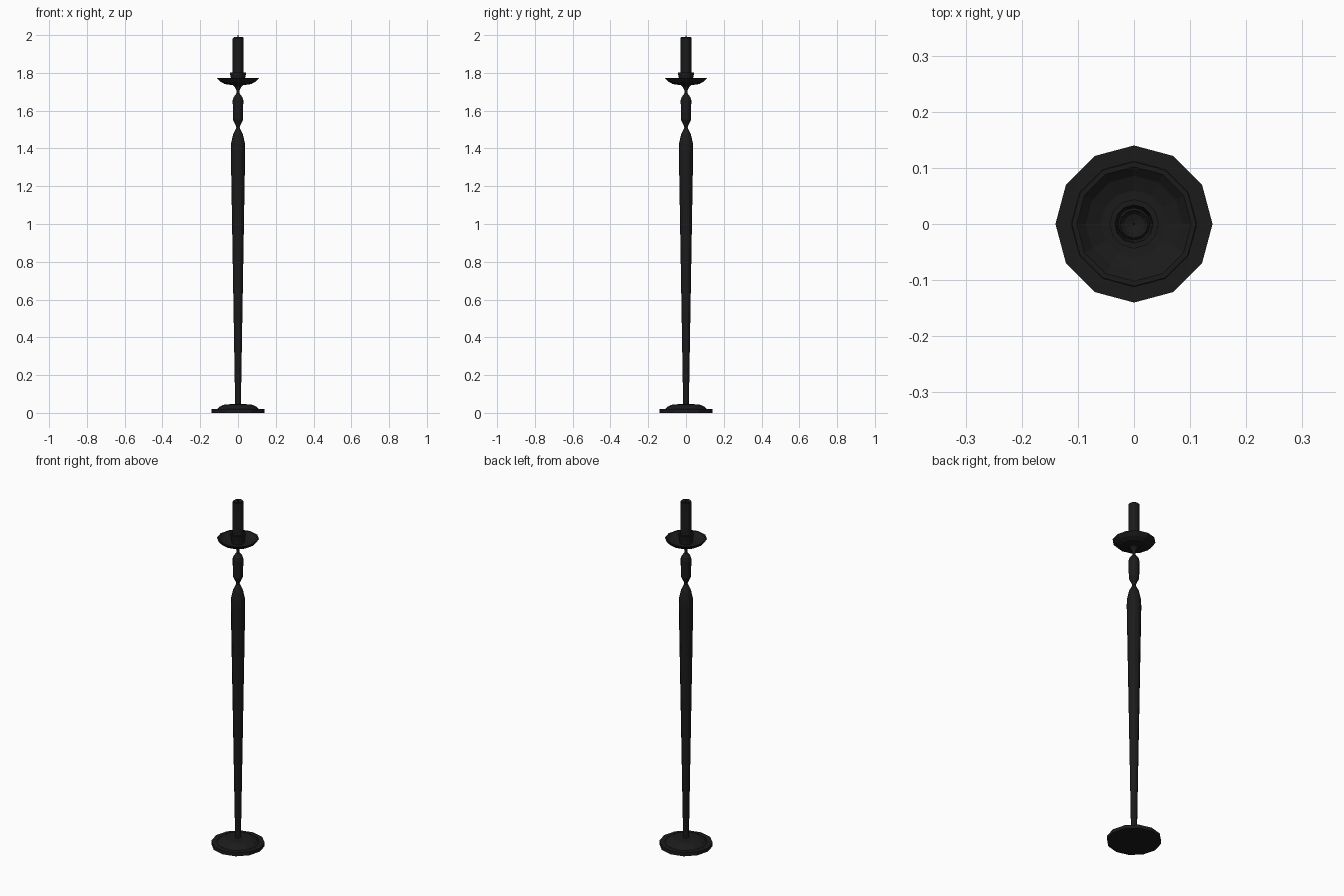
import bpy, bmesh, math

if "Cube" in bpy.data.objects:
    bpy.data.objects.remove(bpy.data.objects["Cube"])

SIDES = 12
iron = bpy.data.materials.new("black_iron")
iron.diffuse_color = (0.011, 0.011, 0.011, 1)
iron.use_nodes = True
iron.node_tree.nodes["Principled BSDF"].inputs["Base Color"].default_value = iron.diffuse_color


def lathe(name, profile, sides=SIDES, rim_dips=()):
    """Revolve (radius, z) pairs around z; radius 0 closes to a point."""
    bm = bmesh.new()
    rings = []
    for r, z in profile:
        if r == 0:
            rings.append([bm.verts.new((0, 0, z))] * sides)
        else:
            rings.append([bm.verts.new((r * math.cos(2 * math.pi * i / sides),
                                        r * math.sin(2 * math.pi * i / sides), z))
                          for i in range(sides)])
    for a, b in zip(rings, rings[1:]):
        for i in range(sides):
            j = (i + 1) % sides
            quad = list(dict.fromkeys((a[i], a[j], b[j], b[i])))
            bm.faces.new(quad)
    # optional uneven rim: (ring, side, drop)
    for ring, i, drop in rim_dips:
        rings[ring][i].co.z -= drop
    bmesh.ops.recalc_face_normals(bm, faces=bm.faces)
    me = bpy.data.meshes.new(name)
    bm.to_mesh(me)
    bm.free()
    me.materials.append(iron)
    ob = bpy.data.objects.new(name, me)
    bpy.context.collection.objects.link(ob)
    return ob


# Stepped foot
lathe("base", [(0, 0), (0.14, 0), (0.14, 0.02), (0.112, 0.02), (0.096, 0.034),
               (0.07, 0.045), (0, 0.047)])

# Tapered shaft with two turned knops, flaring under the dish
lathe("shaft", [(0, 0.04), (0.016, 0.04), (0.017, 0.15), (0.038, 1.39), (0.036, 1.43),
                (0.026, 1.475), (0.009, 1.51), (0.011, 1.52), (0.027, 1.553),
                (0.028, 1.655), (0.024, 1.67), (0.009, 1.69), (0.009, 1.71),
                (0.018, 1.727), (0.032, 1.738), (0, 1.74)])

# Drip dish
lathe("drip_dish", [(0, 1.735), (0.032, 1.735), (0.07, 1.741), (0.093, 1.753),
                    (0.111, 1.772), (0.102, 1.772), (0.086, 1.759),
                    (0.06, 1.75), (0, 1.748)])

# Candle socket, open at the top
lathe("candle_socket", [(0, 1.748), (0.034, 1.748), (0.036, 1.765), (0.044, 1.803),
                        (0.034, 1.803), (0.029, 1.775), (0, 1.775)])

# Candle with slightly melted rim, and wick
lathe("candle", [(0, 1.77), (0.029, 1.77), (0.029, 1.985), (0.025, 1.989),
                 (0.018, 1.981), (0, 1.976)],
      rim_dips=[(2, 6, 0.006), (3, 6, 0.004), (2, 7, 0.004)])
lathe("wick", [(0, 1.97), (0.002, 1.97), (0.0015, 2.0), (0, 2.0)], sides=6)
